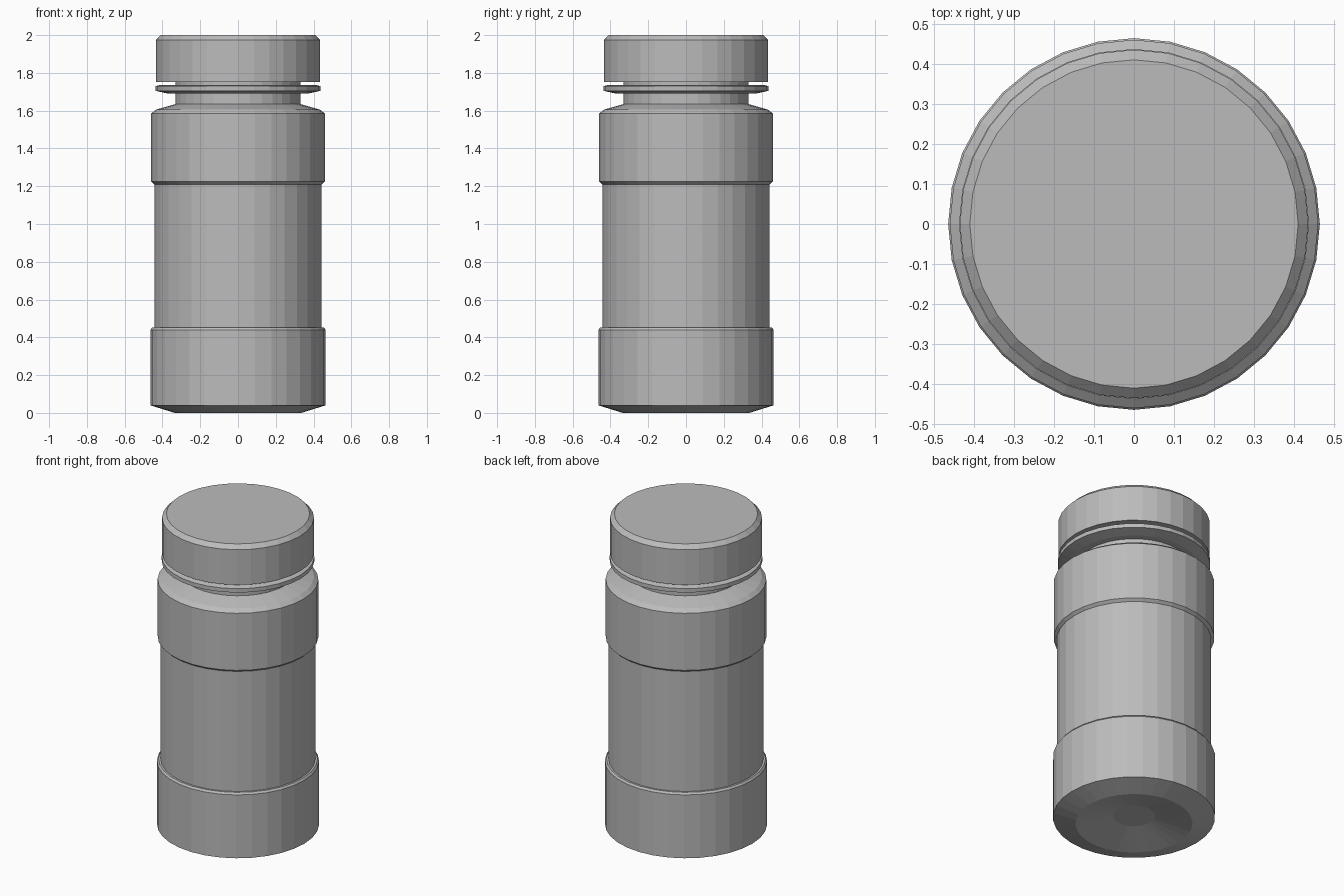
import bpy
import bmesh
import math

cube = bpy.data.objects.get("Cube")
if cube:
    bpy.data.objects.remove(cube, do_unlink=True)

SIDES = 32

grey = bpy.data.materials.new("mid grey")
grey.use_nodes = True
grey.diffuse_color = (0.5, 0.5, 0.5, 1)
grey.node_tree.nodes["Principled BSDF"].inputs["Base Color"].default_value = (0.5, 0.5, 0.5, 1)


def lathe(name, profile):
    """Turn a (radius, height) profile about z and cap both of its ends."""
    bm = bmesh.new()
    rings = []
    for r, z in profile:
        angles = [2 * math.pi * i / SIDES for i in range(SIDES)]
        rings.append([bm.verts.new((r * math.cos(a), r * math.sin(a), z)) for a in angles])
    for low, high in zip(rings, rings[1:]):
        for i in range(SIDES):
            j = (i + 1) % SIDES
            bm.faces.new((low[i], low[j], high[j], high[i]))
    bm.faces.new(rings[0][::-1])
    bm.faces.new(rings[-1])
    bmesh.ops.recalc_face_normals(bm, faces=bm.faces)
    mesh = bpy.data.meshes.new(name)
    bm.to_mesh(mesh)
    bm.free()
    mesh.materials.append(grey)
    obj = bpy.data.objects.new(name, mesh)
    bpy.context.collection.objects.link(obj)
    return obj


# Bottle body: dished base, lower band, waist, upper band, shoulder and neck
lathe("bottle_body", [
    (0.12, 0.05), (0.335, 0.0), (0.464, 0.04),
    (0.464, 0.44), (0.455, 0.452), (0.443, 0.452),
    (0.443, 1.21), (0.46, 1.225), (0.46, 1.585),
    (0.435, 1.605), (0.33, 1.635), (0.33, 1.77),
])

# Thin flange around the neck, under the cap
lathe("neck_ring", [
    (0.33, 1.69), (0.37, 1.69), (0.437, 1.705),
    (0.437, 1.73), (0.41, 1.737), (0.33, 1.737),
])

# Cap with a bevelled top edge
lathe("cap", [
    (0.33, 1.753), (0.435, 1.753), (0.435, 1.975), (0.41, 2.0),
])
